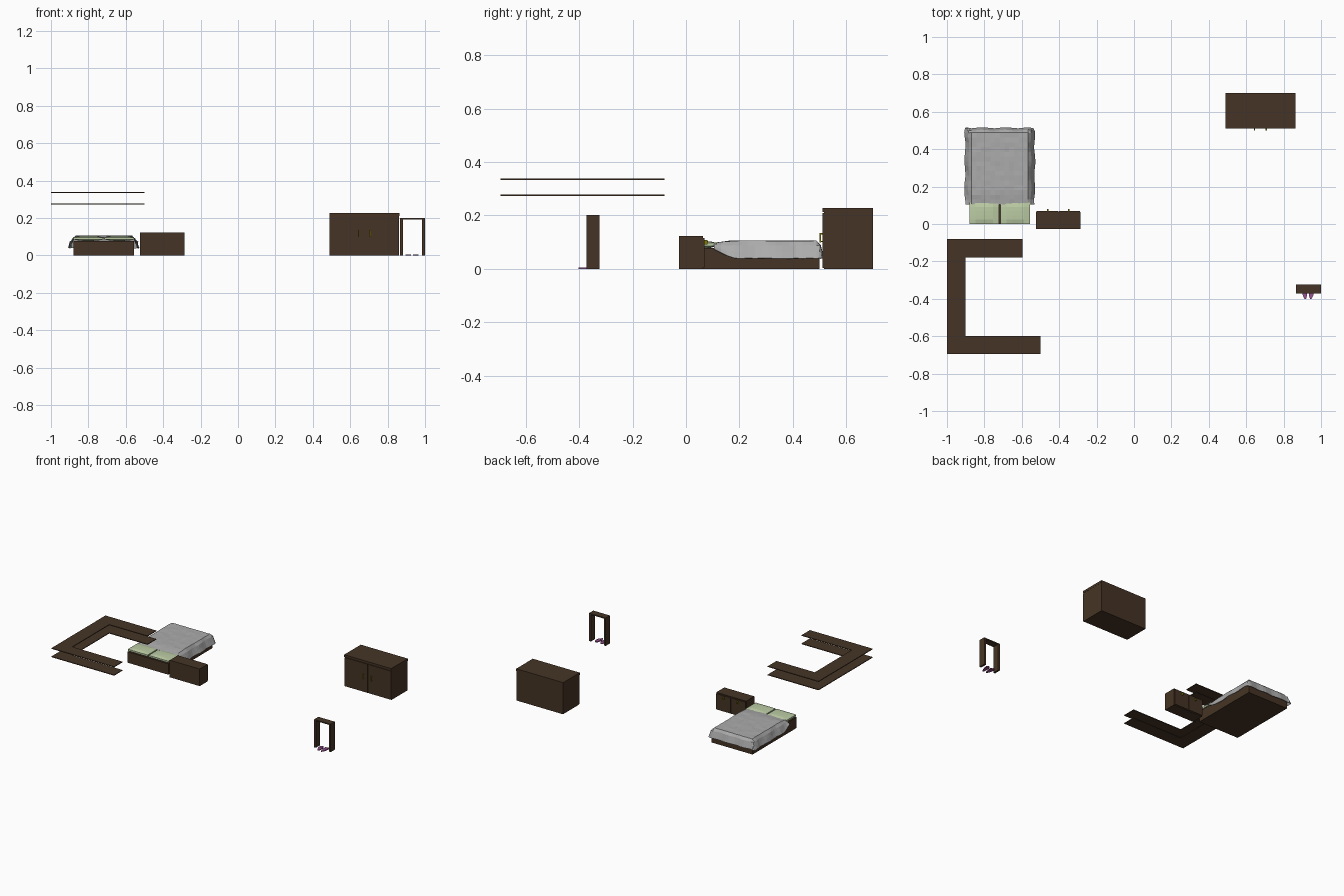
import bpy, bmesh, math, random

if "Cube" in bpy.data.objects:
    bpy.data.objects.remove(bpy.data.objects["Cube"])

random.seed(4)


def mat(name, c):
    m = bpy.data.materials.new(name)
    m.diffuse_color = (*c, 1)
    m.use_nodes = True
    m.node_tree.nodes["Principled BSDF"].inputs["Base Color"].default_value = m.diffuse_color
    return m


WOOD = mat("dark wood", (0.06, 0.034, 0.018))
GREY = mat("blanket grey", (0.41, 0.41, 0.41))
GREEN = mat("pale green", (0.5, 0.6, 0.37))
BRASS = mat("brass", (0.22, 0.19, 0.0))
PURPLE = mat("slipper purple", (0.32, 0.09, 0.29))


def finish(name, bm, m):
    bmesh.ops.recalc_face_normals(bm, faces=bm.faces[:])
    me = bpy.data.meshes.new(name)
    bm.to_mesh(me)
    bm.free()
    me.materials.append(m)
    ob = bpy.data.objects.new(name, me)
    bpy.context.collection.objects.link(ob)
    return ob


def box(name, x0, x1, y0, y1, z0, z1, m):
    bm = bmesh.new()
    bmesh.ops.create_cube(bm, size=1)
    for v in bm.verts:
        v.co = (x0 + (v.co.x + .5) * (x1 - x0), y0 + (v.co.y + .5) * (y1 - y0),
                z0 + (v.co.z + .5) * (z1 - z0))
    return finish(name, bm, m)


def prism(name, pts, z0, z1, m):
    bm = bmesh.new()
    f = bm.faces.new([bm.verts.new((x, y, z0)) for x, y in pts])
    r = bmesh.ops.extrude_face_region(bm, geom=[f])
    for v in r["geom"]:
        if isinstance(v, bmesh.types.BMVert):
            v.co.z = z1
    return finish(name, bm, m)


# U-shaped wall shelves, two levels
U = [(-1, -.695), (-.5, -.695), (-.5, -.6), (-.9, -.6), (-.9, -.18),
     (-.595, -.18), (-.595, -.08), (-1, -.08)]
for name, z in (("lower_shelf", .273), ("upper_shelf", .333)):
    prism(name, U, z, z + .005, WOOD)

# bed base
BX, HW = -.7175, .1625
box("bed_base", BX - HW, BX + HW, 0, .5, 0, .078, WOOD)

# pillows: soft, slightly bulging slabs
for name, x0 in (("pillow_left", BX - HW), ("pillow_right", BX + .003)):
    bm = bmesh.new()
    bmesh.ops.create_cube(bm, size=2)
    bmesh.ops.subdivide_edges(bm, edges=bm.edges[:], cuts=4, use_grid_fill=True)
    for v in bm.verts:
        u, w, t = v.co
        bulge = (1 - u ** 4) * (1 - w ** 4)
        v.co = (x0 + .08 + u * .0785, .058 + w * .057,
                .091 + t * (.006 + .007 * bulge))
    finish(name, bm, GREEN)

# blanket: cloth sheet bending over the sides and foot of the bed
bm = bmesh.new()
HANG, N, M = .068, 18, 18
TOPX, Y0, Y1 = .158, .105, .496
grid = []
for j in range(M + 1):
    row = []
    b = Y0 + (Y1 + HANG - Y0) * j / M
    for i in range(N + 1):
        a = (i / N * 2 - 1) * (TOPX + HANG)
        ox, oy = max(0, abs(a) - TOPX), max(0, b - Y1)
        ease = min(1, .35 + (b - Y0) / .1)
        wave = .003 * math.sin(b * 42) + random.uniform(-.0015, .0015)
        x = math.copysign(min(abs(a), TOPX) + ox * .4 + (wave if ox else 0), a)
        y = min(b, Y1) + oy * .25 + (.003 * math.sin(a * 50) if oy else 0)
        z = .104 - max(ox * ease, oy) * .95 - .008 * max(0, 1 - (b - Y0) / .06)
        z += random.uniform(-.0015, .001)
        row.append(bm.verts.new((BX + x, y, z)))
    grid.append(row)
for j in range(M):
    for i in range(N):
        bm.faces.new((grid[j][i], grid[j][i + 1], grid[j + 1][i + 1], grid[j + 1][i]))
blanket = finish("blanket", bm, GREY)
s = blanket.modifiers.new("cloth", "SOLIDIFY")
s.thickness = .003
s.offset = 0

# low dresser, drawers facing the back
box("dresser_body", -.525, -.286, -.027, .064, 0, .123, WOOD)
for name, x0, kx in (("drawer_a", -.522, -.46), ("drawer_b", -.403, -.35)):
    box(name, x0, x0 + .115, .064, .069, .005, .116, WOOD)
    box(name + "_knob", kx - .004, kx + .004, .069, .081, .092, .108, BRASS)

# large cabinet with two doors and bar handles
box("cabinet_body", .49, .862, .516, .7, 0, .212, WOOD)
box("cabinet_top", .488, .863, .511, .7, .212, .228, WOOD)
for name, x0, hx in (("door_left", .491, .645), ("door_right", .677, .707)):
    box(name, x0, x0 + .184, .511, .516, .003, .209, WOOD)
    box(name + "_handle", hx - .003, hx + .003, .5, .505, .098, .135, BRASS)
    for z in (.1, .129):
        box(name + "_handle_stub", hx - .003, hx + .003, .505, .511, z, z + .005, BRASS)

# open frame stand
box("stand_post_left", .867, .881, -.372, -.324, 0, .193, WOOD)
box("stand_post_right", .985, .999, -.372, -.324, 0, .193, WOOD)
box("stand_top", .867, .999, -.372, -.324, .193, .201, WOOD)

# slippers: sole and toe strap, splayed a little
for name, cx, sgn in (("slipper_left", .912, -1), ("slipper_right", .949, 1)):
    pts = []
    for k in range(14):
        t = k / 14 * math.tau
        w = .0135 + .003 * math.sin(t)
        px, py = w * math.cos(t), .036 * math.sin(t)
        pts.append((cx + px + sgn * py * .12, -.367 + py))
    prism(name + "_sole", pts, 0, .005, PURPLE)
    bm = bmesh.new()
    rings = []
    for y in (-.372, -.348):
        rings.append([bm.verts.new((cx + .015 * math.cos(k * math.pi / 6), y,
                                    .004 + .009 * math.sin(k * math.pi / 6)))
                      for k in range(7)])
    for k in range(6):
        bm.faces.new((rings[0][k], rings[0][k + 1], rings[1][k + 1], rings[1][k]))
    finish(name + "_strap", bm, PURPLE)
